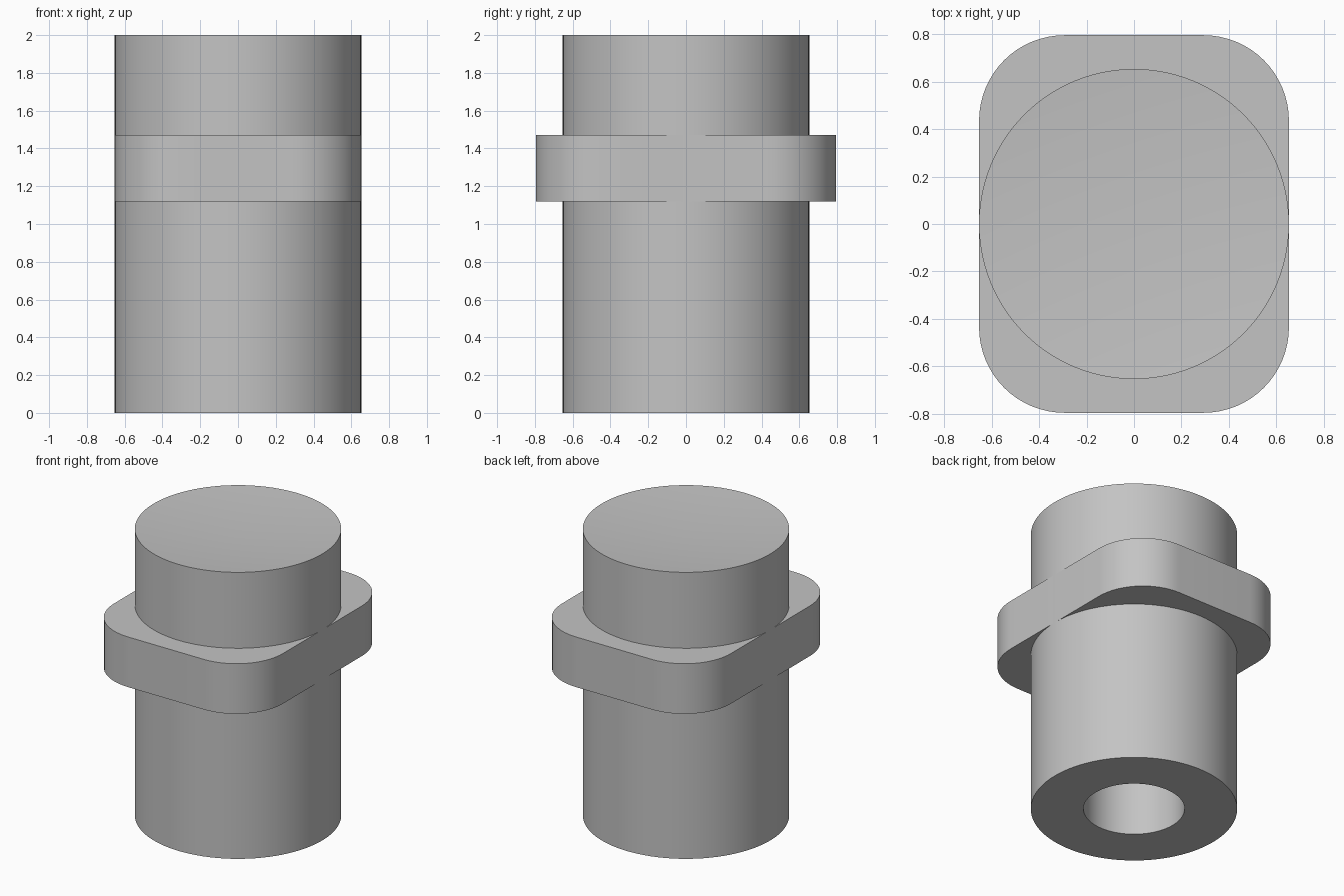
import bpy
import bmesh
from math import cos, sin, pi, radians

cube = bpy.data.objects.get("Cube")
if cube:
    bpy.data.objects.remove(cube, do_unlink=True)

GREY = (0.55, 0.55, 0.55, 1.0)
metal = bpy.data.materials.new("plain_grey")
metal.use_nodes = True
metal.diffuse_color = GREY
metal.node_tree.nodes["Principled BSDF"].inputs["Base Color"].default_value = GREY


def finish(name, bm):
    """Turn a bmesh into a smooth shaded object with sharp corners."""
    bmesh.ops.remove_doubles(bm, verts=bm.verts, dist=0.0001)
    bmesh.ops.recalc_face_normals(bm, faces=bm.faces)
    mesh = bpy.data.meshes.new(name)
    bm.to_mesh(mesh)
    bm.free()
    mesh.materials.append(metal)
    obj = bpy.data.objects.new(name, mesh)
    bpy.context.collection.objects.link(obj)
    bpy.ops.object.select_all(action="DESELECT")
    obj.select_set(True)
    bpy.context.view_layer.objects.active = obj
    bpy.ops.object.shade_smooth_by_angle(angle=radians(30))
    return obj


def lathe(name, profile, steps=96):
    """Spin an (r, z) profile about the z axis."""
    bm = bmesh.new()
    verts = [bm.verts.new((r, 0, z)) for r, z in profile]
    edges = [bm.edges.new(pair) for pair in zip(verts, verts[1:])]
    bmesh.ops.spin(bm, geom=verts + edges, cent=(0, 0, 0), axis=(0, 0, 1),
                   angle=2 * pi, steps=steps, use_duplicate=False)
    return finish(name, bm)


def rounded_plate(name, half_x, half_y, radius, z0, z1, steps=16):
    """Extrude a rounded rectangle from z0 to z1."""
    bm = bmesh.new()
    outline = []
    for corner, (sx, sy) in enumerate([(1, 1), (-1, 1), (-1, -1), (1, -1)]):
        for i in range(steps + 1):
            a = (corner + i / steps) * pi / 2
            outline.append(bm.verts.new((sx * (half_x - radius) + radius * cos(a),
                                         sy * (half_y - radius) + radius * sin(a), z0)))
    base = bm.faces.new(outline)
    top = bmesh.ops.extrude_face_region(bm, geom=[base], use_keep_orig=True)
    moved = [g for g in top["geom"] if isinstance(g, bmesh.types.BMVert)]
    bmesh.ops.translate(bm, verts=moved, vec=(0, 0, z1 - z0))
    return finish(name, bm)


# Round body with a blind bore below and a slightly dished top
R, BORE = 0.653, 0.32
lathe("body", [(0, 1.12), (BORE, 1.12), (BORE, 0), (R, 0), (R, 2), (0, 1.95)])

# Rounded flange around the body
rounded_plate("flange", 0.6525, 0.795, 0.36, 1.12, 1.47)
